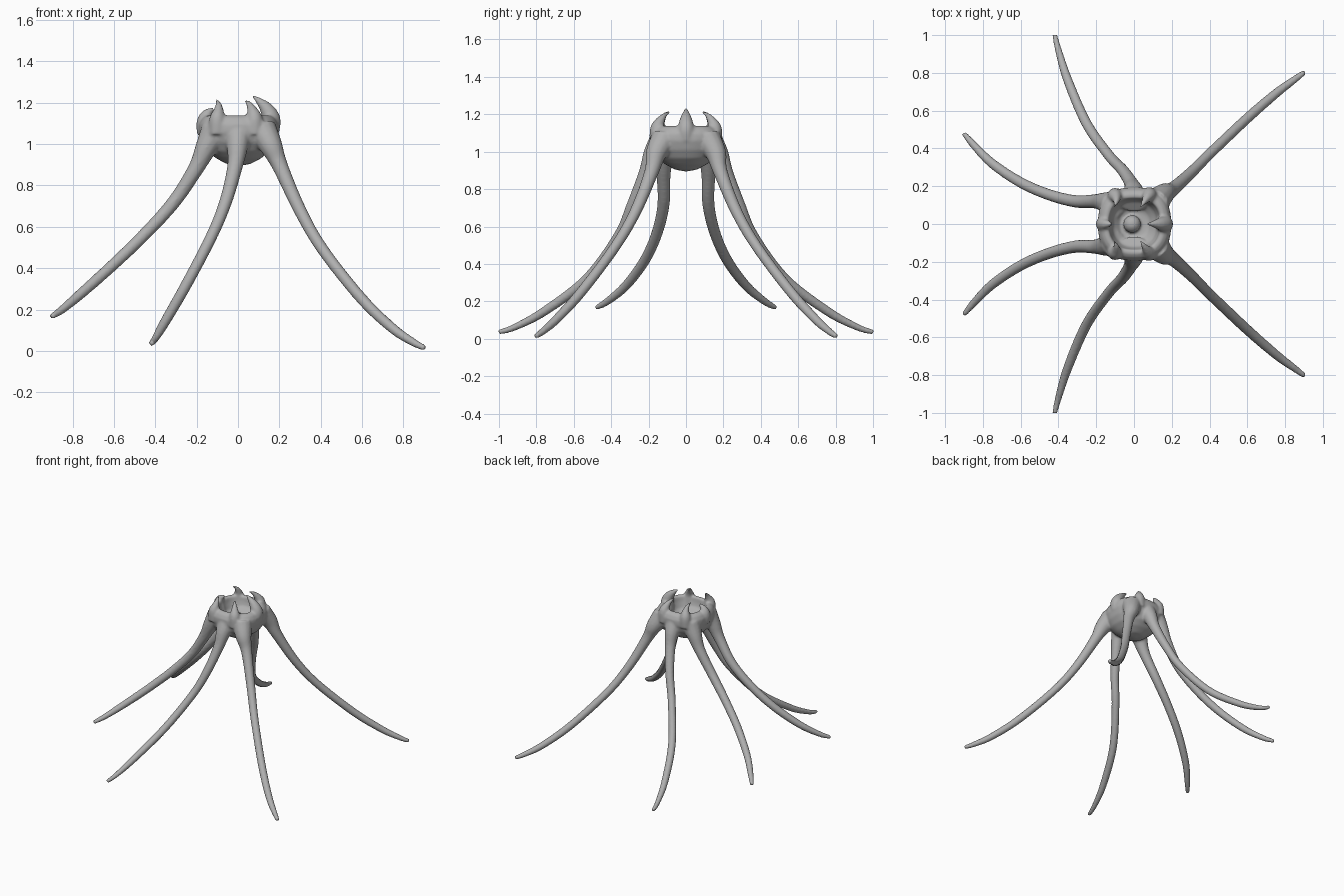
import bpy, bmesh, math
from mathutils import Vector

grey = bpy.data.materials.new("grey")
grey.diffuse_color = (0.43, 0.43, 0.43, 1)

bm = bmesh.new()


def spline(keys, steps):
    """Catmull-Rom through (x, y, z, radius) keys."""
    k = [Vector(p) for p in keys]
    k = [2 * k[0] - k[1]] + k + [2 * k[-1] - k[-2]]
    out = []
    for i in range(1, len(k) - 2):
        a, b, c, d = k[i - 1:i + 3]
        for s in range(steps):
            t = s / steps
            out.append(0.5 * (2 * b + (c - a) * t + (2 * a - 5 * b + 4 * c - d) * t * t
                              + (3 * b - a - 3 * c + d) * t ** 3))
    return out + [k[-2]]


def skin(rings):
    """Bridge closed rings of coordinates and cap both ends."""
    loops = [[bm.verts.new(p) for p in ring] for ring in rings]
    n = len(loops[0])
    for a, b in zip(loops, loops[1:]):
        for i in range(n):
            j = (i + 1) % n
            bm.faces.new((a[i], a[j], b[j], b[i]))
    bm.faces.new(loops[0][::-1])
    bm.faces.new(loops[-1])


def tube(keys, scale=1.0, steps=6, sides=14):
    pts = spline(keys, steps)
    pos = [p.to_3d() for p in pts]
    tangent = (pos[1] - pos[0]).normalized()
    side = tangent.orthogonal().normalized()
    rings = []
    for i, p in enumerate(pos):
        t = (pos[min(i + 1, len(pos) - 1)] - pos[max(i - 1, 0)]).normalized()
        side = tangent.rotation_difference(t) @ side
        tangent = t
        up = t.cross(side)
        rings.append([p + scale * pts[i][3] * (side * math.cos(a) + up * math.sin(a))
                      for a in (2 * math.pi * s / sides for s in range(sides))])
    skin(rings)


def mirrored(keys, scale=1.0):
    tube(keys, scale)
    tube([(x, -y, z, r) for x, y, z, r in keys], scale)


# Cup-shaped body: rounded-square lathe, outside then down into the hollow
profile = [(0.01, 0.895), (0.06, 0.905), (0.11, 0.932), (0.15, 0.965), (0.178, 1.01),
           (0.194, 1.06), (0.193, 1.095), (0.178, 1.125), (0.155, 1.14), (0.136, 1.135),
           (0.13, 1.10), (0.115, 1.05), (0.075, 1.01), (0.01, 1.0)]
rings = []
for r, z in profile:
    ring = []
    for i in range(48):
        a = 2 * math.pi * i / 48
        c, s = math.cos(a), math.sin(a)
        q = r / (abs(c) ** 2.5 + abs(s) ** 2.5) ** 0.4
        ring.append((q * c + 0.003, q * s, z))
    rings.append(ring)
skin(rings)

# Knob inside the hollow
knob = bmesh.ops.create_uvsphere(bm, u_segments=20, v_segments=12, radius=0.047)
bmesh.ops.translate(bm, verts=knob["verts"], vec=(-0.01, 0, 1.03))

# Three mirrored pairs of legs
mirrored([(0.115, -0.115, 1.07, 0.08), (0.16, -0.16, 0.99, 0.061), (0.205, -0.185, 0.89, 0.042),
          (0.3, -0.27, 0.68, 0.034), (0.41, -0.38, 0.49, 0.031), (0.6, -0.56, 0.25, 0.03),
          (0.75, -0.69, 0.107, 0.027), (0.85, -0.765, 0.04, 0.021), (0.904, -0.804, 0.013, 0.015)],
         0.92)
mirrored([(0.0, -0.12, 1.07, 0.08), (-0.003, -0.175, 0.99, 0.058), (-0.015, -0.215, 0.89, 0.041),
          (-0.06, -0.285, 0.72, 0.034), (-0.13, -0.36, 0.55, 0.031), (-0.25, -0.53, 0.32, 0.03),
          (-0.35, -0.76, 0.145, 0.027), (-0.4, -0.92, 0.06, 0.02), (-0.42, -1.002, 0.035, 0.015)],
         0.92)
mirrored([(-0.11, -0.1, 1.06, 0.08), (-0.155, -0.115, 0.98, 0.058), (-0.205, -0.12, 0.88, 0.042),
          (-0.31, -0.12, 0.72, 0.036), (-0.45, -0.155, 0.565, 0.033), (-0.6, -0.22, 0.42, 0.031),
          (-0.75, -0.32, 0.285, 0.028), (-0.85, -0.42, 0.2, 0.022), (-0.902, -0.481, 0.165, 0.015)],
         0.92)

# Curved teeth growing out of the rim and leaning in
tube([(0.155, 0, 1.06, 0.045), (0.16, 0, 1.12, 0.046), (0.138, 0, 1.17, 0.034),
      (0.1, 0, 1.21, 0.017), (0.068, 0, 1.234, 0.005)])
tube([(-0.155, 0, 1.05, 0.045), (-0.162, 0, 1.11, 0.038), (-0.147, 0, 1.148, 0.025),
      (-0.115, 0, 1.174, 0.006)])
mirrored([(0.08, -0.15, 1.05, 0.045), (0.08, -0.153, 1.12, 0.04), (0.07, -0.14, 1.16, 0.027),
          (0.052, -0.115, 1.195, 0.014), (0.033, -0.088, 1.212, 0.005)])
mirrored([(-0.1, -0.145, 1.05, 0.045), (-0.1, -0.15, 1.12, 0.039), (-0.094, -0.137, 1.16, 0.026),
          (-0.095, -0.115, 1.195, 0.014), (-0.107, -0.088, 1.217, 0.005)])

bmesh.ops.recalc_face_normals(bm, faces=bm.faces)
mesh = bpy.data.meshes.new("body_with_legs")
bm.to_mesh(mesh)
bm.free()
mesh.materials.append(grey)
body = bpy.data.objects.new("body_with_legs", mesh)
bpy.context.collection.objects.link(body)

# Fuse the parts into one skin with soft blends
remesh = body.modifiers.new("fuse", "REMESH")
remesh.mode = "VOXEL"
remesh.voxel_size = 0.008
remesh.use_smooth_shade = True
soften = body.modifiers.new("soften", "SMOOTH")
soften.factor = 0.5
soften.iterations = 6
